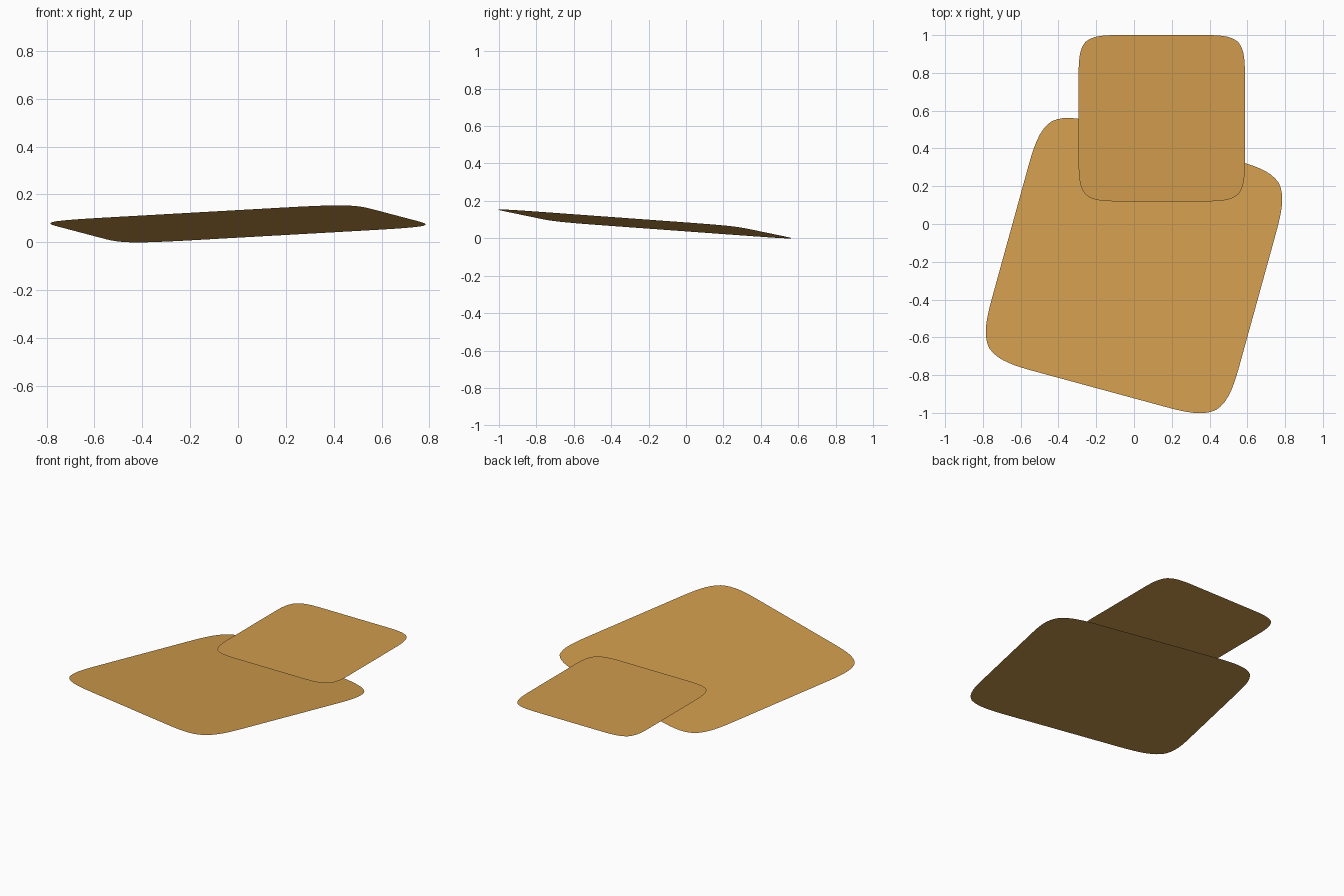
import bpy, math
from mathutils import Vector, Quaternion

if "Cube" in bpy.data.objects:
    bpy.data.objects.remove(bpy.data.objects["Cube"])

tan = bpy.data.materials.new("tan")
tan.diffuse_color = (0.63, 0.33, 0.075, 1.0)
tan.use_nodes = True
tan.node_tree.nodes["Principled BSDF"].inputs["Base Color"].default_value = tan.diffuse_color


def sheet(name, half, location, spin=0.0, normal=(0, 0, 1)):
    """Thin square sheet whose corners are rounded by subdivision."""
    bpy.ops.mesh.primitive_grid_add(x_subdivisions=4, y_subdivisions=4, size=2 * half)
    ob = bpy.context.object
    ob.name = name
    ob.data.materials.append(tan)
    sub = ob.modifiers.new("round corners", 'SUBSURF')
    sub.levels = sub.render_levels = 3
    sub.boundary_smooth = 'ALL'
    tilt = Vector((0, 0, 1)).rotation_difference(Vector(normal))
    ob.rotation_mode = 'QUATERNION'
    ob.rotation_quaternion = tilt @ Quaternion((0, 0, 1), math.radians(spin))
    ob.location = location
    bpy.ops.object.shade_smooth()
    return ob


# large sheet, turned and slightly tilted
sheet("large_sheet", 0.68, (0, -0.22, 0.077), -15.3, (-0.034, 0.082, 1))
# small level sheet overlapping the back edge
sheet("small_sheet", 0.44, (0.147, 0.56, 0.091))
